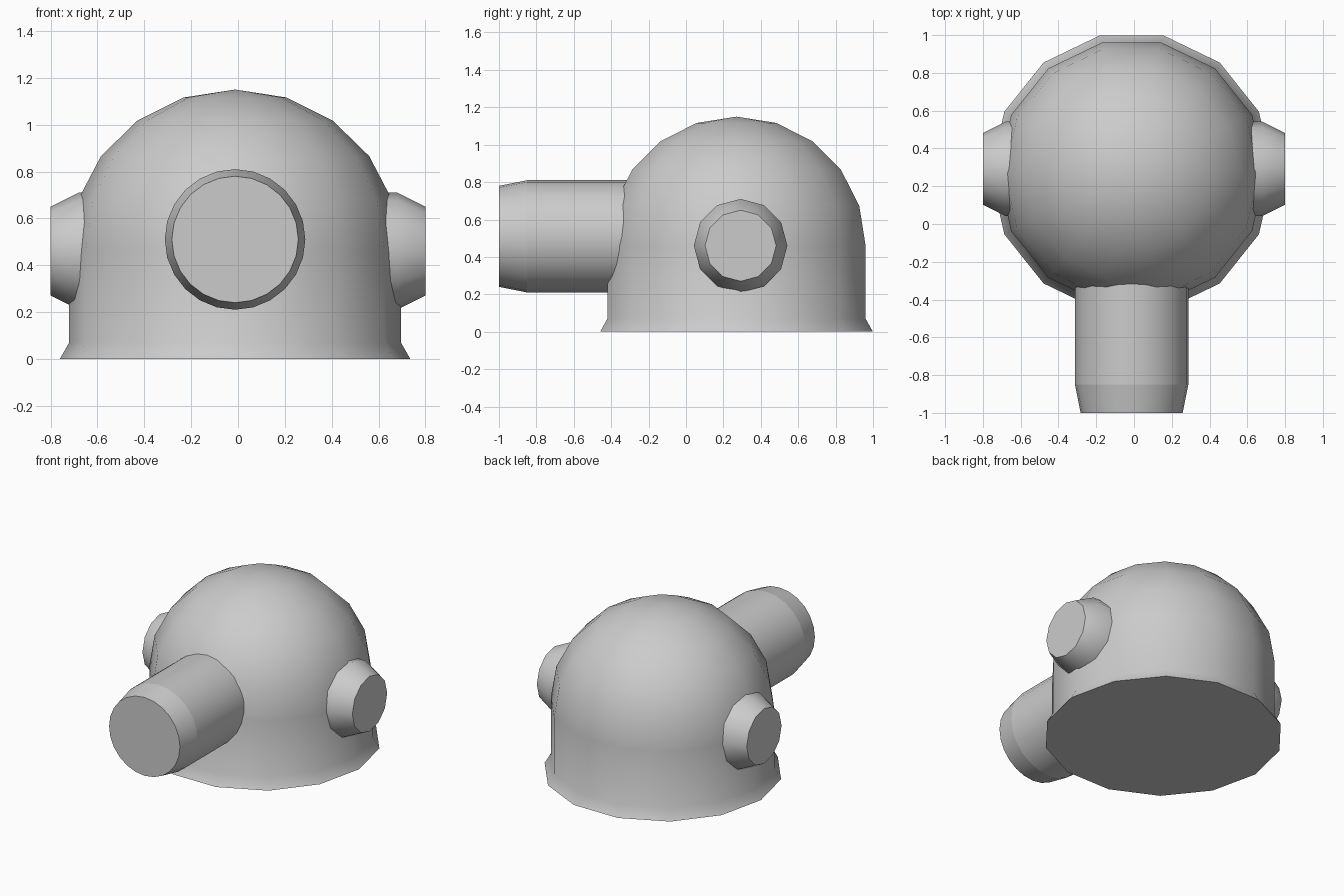
import bpy, bmesh
from math import pi, sin, cos, radians
from mathutils import Matrix, Vector

if "Cube" in bpy.data.objects:
    bpy.data.objects.remove(bpy.data.objects["Cube"])


def lathe(name, profile, sides, origin, axis, sharp_rings=()):
    """Revolve (radius, height) pairs around an axis; open ends get flat caps."""
    bm = bmesh.new()
    rings = []
    for r, h in profile:
        if r == 0:
            rings.append([bm.verts.new((0, 0, h))] * sides)
        else:
            rings.append([bm.verts.new((r * cos(2 * pi * i / sides),
                                        r * sin(2 * pi * i / sides), h))
                          for i in range(sides)])
    for a, b in zip(rings, rings[1:]):
        for i in range(sides):
            j = (i + 1) % sides
            quad = [a[i], a[j], b[j], b[i]]
            bm.faces.new(list(dict.fromkeys(quad))).smooth = True
    caps = [bm.faces.new(ring) for ring in (rings[0], rings[-1])
            if ring[0] is not ring[1]]
    bmesh.ops.recalc_face_normals(bm, faces=bm.faces[:])
    # crisp cap rims and chosen rings
    for cap in caps:
        for e in cap.edges:
            e.smooth = False
    for k in sharp_rings:
        for i in range(sides):
            bm.edges.get((rings[k][i], rings[k][(i + 1) % sides])).smooth = False
    # stand the local z axis along the wanted direction
    rot = Matrix.Identity(4)
    if axis == 'X':
        rot = Matrix.Rotation(pi / 2, 4, 'Y')
    elif axis == '-X':
        rot = Matrix.Rotation(-pi / 2, 4, 'Y')
    elif axis == '-Y':
        rot = Matrix.Rotation(pi / 2, 4, 'X')
    bmesh.ops.transform(bm, matrix=Matrix.Translation(Vector(origin)) @ rot,
                        verts=bm.verts[:])
    mesh = bpy.data.meshes.new(name)
    bm.to_mesh(mesh)
    bm.free()
    obj = bpy.data.objects.new(name, mesh)
    bpy.context.collection.objects.link(obj)
    return obj


# Domed housing: flared foot, straight wall, hemispherical top
R = 0.708
dome = [(0.748, 0), (R, 0.07), (R, 0.46)]
dome += [(R * cos(radians(a)), 0.46 + 0.69 * sin(radians(a)))
         for a in (18, 36, 54, 72)]
dome += [(0, 1.15)]
lathe("domed_housing", dome, 14, (-0.0125, 0.27, 0), 'Z')

# Front barrel with a slightly tapered muzzle
lathe("front_barrel", [(0.30, 0.0), (0.30, 0.85), (0.27, 1.0)], 24,
      (-0.0125, 0, 0.51), '-Y', sharp_rings=[1])

# Tapered pivot knobs on both sides
for side, axis in (("right", 'X'), ("left", '-X')):
    lathe(side + "_pivot_knob", [(0.25, 0.5), (0.25, 0.68), (0.19, 0.8)], 12,
          (0, 0.292, 0.46), axis)
